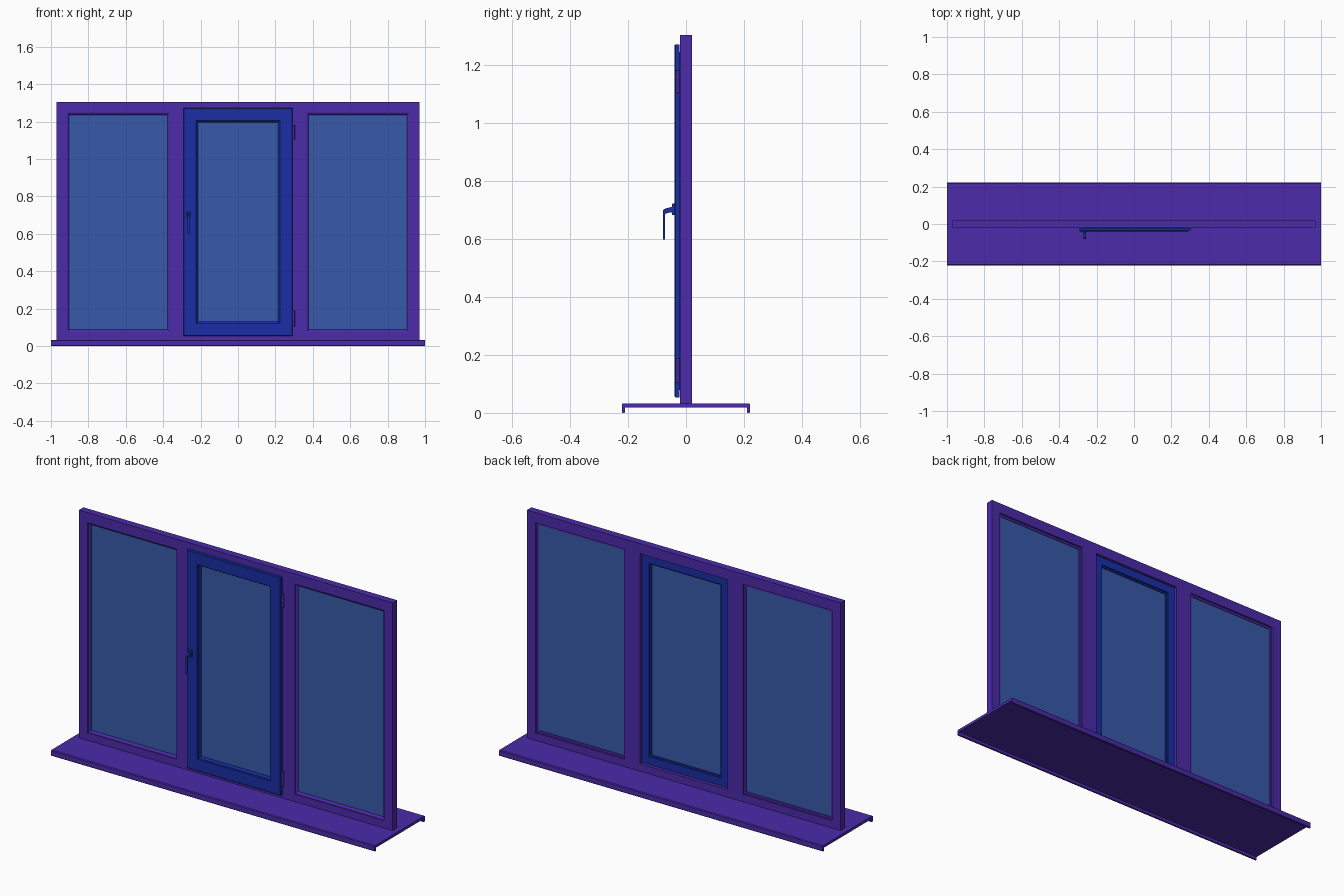
import bpy, bmesh, math
from mathutils import Vector

if "Cube" in bpy.data.objects:
    bpy.data.objects.remove(bpy.data.objects["Cube"])


def material(name, rgba):
    m = bpy.data.materials.new(name)
    m.diffuse_color = rgba
    m.use_nodes = True
    m.node_tree.nodes["Principled BSDF"].inputs["Base Color"].default_value = m.diffuse_color
    return m


PURPLE = material("purple_frame", (0.07, 0.024, 0.40, 1))
BLUE = material("blue_sash", (0.01, 0.028, 0.38, 1))
GLASS = material("glass", (0.04, 0.10, 0.40, 0.85))


def finish(name, bm, mat):
    bmesh.ops.recalc_face_normals(bm, faces=bm.faces)
    me = bpy.data.meshes.new(name)
    bm.to_mesh(me)
    bm.free()
    me.materials.append(mat)
    ob = bpy.data.objects.new(name, me)
    bpy.context.collection.objects.link(ob)
    return ob


def box(name, x0, x1, y0, y1, z0, z1, mat, bevel=0):
    bm = bmesh.new()
    bmesh.ops.create_cube(bm, size=1)
    for v in bm.verts:
        v.co = Vector(((x0 + x1) / 2 + v.co.x * (x1 - x0),
                       (y0 + y1) / 2 + v.co.y * (y1 - y0),
                       (z0 + z1) / 2 + v.co.z * (z1 - z0)))
    if bevel:
        bmesh.ops.bevel(bm, geom=bm.edges[:], offset=bevel, segments=2,
                        profile=0.5, affect='EDGES')
    return finish(name, bm, mat)


def ring(name, rect, profile, mat):
    """Sweep a closed (inset, y) profile around a rectangle with mitred corners."""
    x0, x1, z0, z1 = rect
    bm = bmesh.new()
    corners = [(x0, z0, 1, 1), (x1, z0, -1, 1), (x1, z1, -1, -1), (x0, z1, 1, -1)]
    loops = [[bm.verts.new((x + sx * d, y, z + sz * d)) for d, y in profile]
             for x, z, sx, sz in corners]
    n = len(profile)
    for i in range(4):
        a, b = loops[i], loops[(i + 1) % 4]
        for j in range(n):
            k = (j + 1) % n
            bm.faces.new((a[j], a[k], b[k], b[j]))
    return finish(name, bm, mat)


def extrude_x(name, pts, x0, x1, mat):
    """Extrude a closed (y, z) outline along x."""
    bm = bmesh.new()
    face = bm.faces.new([bm.verts.new((x0, y, z)) for y, z in pts])
    out = bmesh.ops.extrude_face_region(bm, geom=[face])["geom"]
    bmesh.ops.translate(bm, vec=(x1 - x0, 0, 0),
                        verts=[g for g in out if isinstance(g, bmesh.types.BMVert)])
    return finish(name, bm, mat)


# Sill: flat board with a lip turned down along front and back
half = [(0.21, 0.018), (0.21, 0.002), (0.212, 0), (0.218, 0), (0.221, 0.003),
        (0.221, 0.029), (0.217, 0.033)]
extrude_x("window_sill", half + [(-y, z) for y, z in reversed(half)], -1, 1, PURPLE)

# Fixed frame: one slab with three openings, built on a grid of cells
Z0, Z1 = 0.075, 1.248
xs = [-0.97, -0.915, -0.365, -0.27, 0.27, 0.365, 0.915, 0.97]
zs = [0.033, Z0, Z1, 1.305]
bm = bmesh.new()
grid = [[bm.verts.new((x, -0.02, z)) for z in zs] for x in xs]
for i in range(7):
    for j in range(3):
        if not (j == 1 and i % 2):
            bm.faces.new((grid[i][j], grid[i + 1][j], grid[i + 1][j + 1], grid[i][j + 1]))
out = bmesh.ops.extrude_face_region(bm, geom=bm.faces[:])["geom"]
bmesh.ops.translate(bm, vec=(0, 0.04, 0),
                    verts=[g for g in out if isinstance(g, bmesh.types.BMVert)])
bmesh.ops.dissolve_limit(bm, angle_limit=0.01, verts=bm.verts[:], edges=bm.edges[:])
finish("window_frame", bm, PURPLE)

# Fixed side panes with sloped glazing beads
for side, x0, x1 in (("left", -0.915, -0.365), ("right", 0.365, 0.915)):
    ring(side + "_glazing_bead", (x0, x1, Z0, Z1),
         [(0, -0.015), (0.006, -0.013), (0.012, -0.006), (0.012, 0.01), (0, 0.01)], PURPLE)
    box(side + "_glass", x0 + 0.008, x1 - 0.008, -0.004, 0.006, Z0 + 0.008, Z1 - 0.008, GLASS)

# Opening sash: front flange overlaps the frame, stepped body sits in the opening
ring("sash", (-0.291, 0.291, 0.053, 1.272),
     [(0, -0.022), (0, -0.036), (0.003, -0.039), (0.066, -0.039), (0.069, -0.036),
      (0.069, 0.008), (0.026, 0.008), (0.026, -0.022)], BLUE)
ring("sash_glazing_bead", (-0.222, 0.222, 0.122, 1.203),
     [(0, -0.028), (0.008, -0.02), (0.008, 0.0), (0, 0.0)], BLUE)
box("sash_glass", -0.218, 0.218, -0.016, -0.006, 0.126, 1.199, GLASS)

# Handle: base plate, neck and hanging lever
box("handle_base", -0.275, -0.253, -0.049, -0.037, 0.683, 0.722, BLUE, 0.002)
extrude_x("handle_lever",
          [(-0.045, 0.711), (-0.045, 0.692), (-0.056, 0.692), (-0.07, 0.688),
           (-0.073, 0.684), (-0.073, 0.599), (-0.079, 0.599), (-0.079, 0.699),
           (-0.075, 0.704), (-0.058, 0.709)], -0.269, -0.257, BLUE)

# Hinges: barrel with a collar on the right of the sash
for name, za, zb, zc in (("top_hinge", 1.105, 1.182, 1.16), ("bottom_hinge", 0.105, 0.19, 0.12)):
    for part, r, a, b in (("_barrel", 0.0065, za, zb), ("_collar", 0.0072, zc - 0.002, zc + 0.002)):
        bm = bmesh.new()
        bmesh.ops.create_cone(bm, cap_ends=True, segments=16, radius1=r, radius2=r, depth=b - a)
        bmesh.ops.translate(bm, vec=(0.297, -0.029, (a + b) / 2), verts=bm.verts[:])
        ob = finish(name + part, bm, PURPLE)
        bpy.context.view_layer.objects.active = ob
        ob.select_set(True)
        bpy.ops.object.shade_smooth_by_angle(angle=math.radians(40))
        ob.select_set(False)
